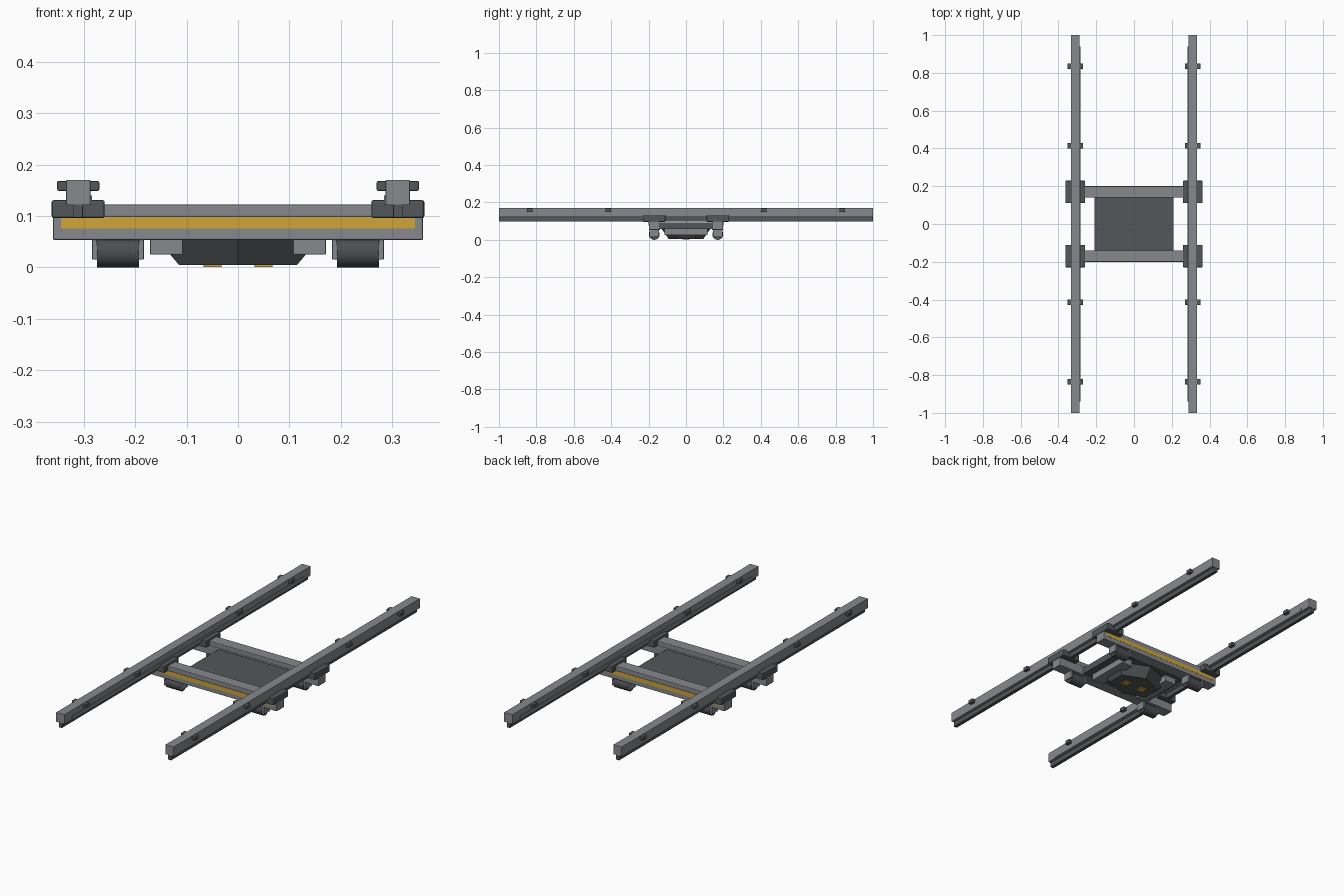
import bpy, bmesh, math

if "Cube" in bpy.data.objects:
    bpy.data.objects.remove(bpy.data.objects["Cube"])

def mat(name, c):
    m = bpy.data.materials.new(name)
    m.diffuse_color = (*c, 1)
    m.use_nodes = True
    m.node_tree.nodes["Principled BSDF"].inputs["Base Color"].default_value = m.diffuse_color
    return m

GREY = mat("mid grey", (0.24, 0.25, 0.27))
DARK = mat("dark grey", (0.085, 0.095, 0.10))
BLACK = mat("tyre grey", (0.07, 0.075, 0.08))
YELLOW = mat("warning yellow", (0.62, 0.38, 0.04))

def finish(name, bm, m, bevel=0):
    me = bpy.data.meshes.new(name)
    bmesh.ops.recalc_face_normals(bm, faces=bm.faces)
    bm.to_mesh(me)
    bm.free()
    me.materials.append(m)
    ob = bpy.data.objects.new(name, me)
    bpy.context.collection.objects.link(ob)
    if bevel:
        b = ob.modifiers.new("edge", 'BEVEL')
        b.width, b.segments = bevel, 2
    return ob

def box(name, x, y, z, m, bevel=0.002):
    """Box from (min, max) ranges."""
    bm = bmesh.new()
    bmesh.ops.create_cube(bm, size=1)
    for v in bm.verts:
        v.co = [(r[0] + r[1]) / 2 + c * (r[1] - r[0]) for r, c in zip((x, y, z), v.co)]
    return finish(name, bm, m, bevel)

def prism(name, ring_a, ring_b, m, bevel=0):
    """Solid between two matching rings of points."""
    bm = bmesh.new()
    a = [bm.verts.new(p) for p in ring_a]
    b = [bm.verts.new(p) for p in ring_b]
    bm.faces.new(a)
    bm.faces.new(b)
    for i in range(len(a)):
        j = (i + 1) % len(a)
        bm.faces.new((a[i], a[j], b[j], b[i]))
    return finish(name, bm, m, bevel)

def span(c, half):
    return (c - half, c + half)

def mirror(s, a, b):
    return tuple(sorted((s * a, s * b)))

for s in (-1, 1):
    side = "left" if s < 0 else "right"
    # Long rails: head, narrow foot, inner strip and clips
    box(f"{side}_rail_head", span(s * 0.311, 0.0235), (-1, 1), (0.121, 0.17), GREY, 0.001)
    box(f"{side}_rail_foot", span(s * 0.311, 0.009), (-1, 1), (0.097, 0.123), DARK, 0.001)
    box(f"{side}_rail_strip", mirror(s, 0.284, 0.29), (-0.94, 0.94), (0.121, 0.14), GREY, 0)
    for y in (-0.835, -0.415, 0.415, 0.835):
        box(f"{side}_rail_clip", span(s * 0.311, 0.041), span(y, 0.015), (0.149, 0.1685), DARK, 0.003)
    # Box pods beside the hull
    box(f"{side}_pod", mirror(s, 0.107, 0.171), (-0.115, 0.115), (0.025, 0.06), GREY)
    # Sensor plates under the hull
    box(f"{side}_sensor_plate", span(s * 0.05, 0.0175), (-0.02, 0.02), (0.001, 0.006), YELLOW, 0)

    for t in (-1, 1):
        y = t * 0.17
        # Saddles that grip the rails
        box(f"{side}_saddle", span(s * 0.311, 0.0515), span(y, 0.06), (0.096, 0.131), DARK, 0.004)
        # Roller forks and rollers
        for x in (0.188, 0.279):
            box(f"{side}_roller_fork", span(s * x, 0.005), span(y, 0.026), (0.015, 0.056), GREY)
        n = 32
        rings = [[(s * x, y + 0.029 * math.cos(i * math.tau / n), 0.029 + 0.029 * math.sin(i * math.tau / n))
                  for i in range(n)] for x in (0.193, 0.274)]
        roller = prism(f"{side}_roller", *rings, BLACK)
        bpy.ops.object.select_all(action='DESELECT')
        roller.select_set(True)
        bpy.context.view_layer.objects.active = roller
        bpy.ops.object.shade_smooth_by_angle(angle=math.radians(35))

# Cross beams with yellow stripe on the outer face
for t, end in ((-1, "front"), (1, "back")):
    box(f"{end}_cross_beam", (-0.36, 0.36), span(t * 0.169, 0.03), (0.053, 0.1), GREY, 0.003)
    box(f"{end}_beam_cap", (-0.29, 0.29), span(t * 0.169, 0.03), (0.098, 0.122), GREY, 0.003)
    box(f"{end}_stripe", (-0.344, 0.344), mirror(t, 0.197, 0.2), (0.076, 0.098), YELLOW, 0)

# Deck plate between the beams
box("deck_plate", (-0.21, 0.21), (-0.142, 0.142), (0.057, 0.092), DARK)

# Six-sided tapered hull below the deck
def hexagon(rx, ry, z):
    k = math.cos(math.pi / 6)
    return [(rx / k * math.sin(i * math.pi / 3), ry * math.cos(i * math.pi / 3), z) for i in range(6)]

prism("hull", hexagon(0.115, 0.093, 0.005), hexagon(0.16, 0.13, 0.058), DARK)
